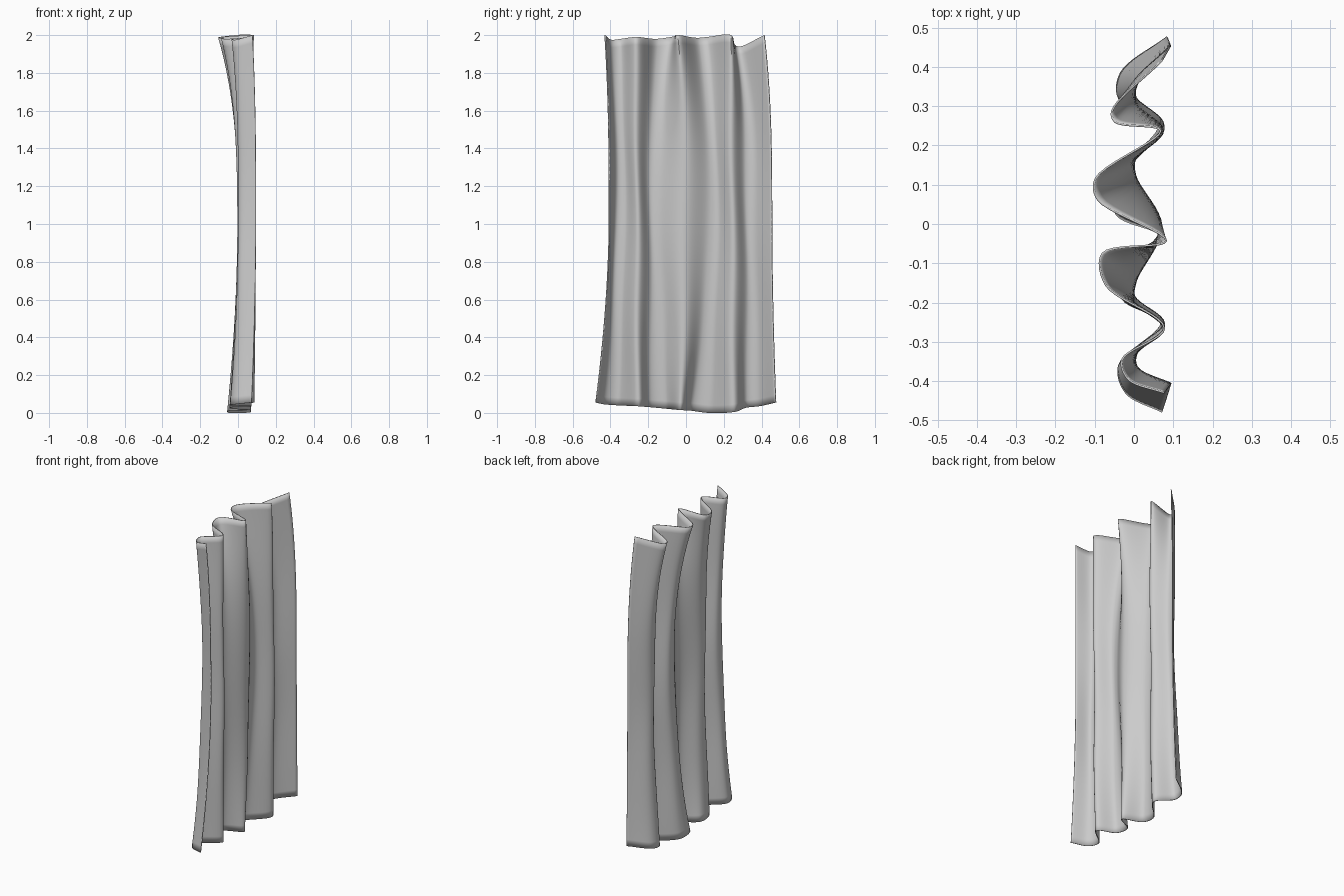
import bpy, bmesh, math
from mathutils import Vector

if "Cube" in bpy.data.objects:
    bpy.data.objects.remove(bpy.data.objects["Cube"])

# Fold profiles running from -y to +y: edge, valley pair, ridge, valley pair, ...
TOP = [(.077, -.43, 2), (-.015, -.395, 1.975), (-.03, -.345, 1.98), (.077, -.265, 1.99),
       (-.072, -.155, 1.98), (-.08, -.075, 1.99), (.082, -.043, 2), (-.092, .062, 1.985),
       (-.098, .115, 1.99), (.068, .237, 2), (-.048, .26, 1.945), (-.056, .287, 1.94),
       (.07, .415, 2)]
MID = [(.095, -.407), (.008, -.37), (.01, -.325), (.076, -.26), (.002, -.19), (.004, -.14),
       (.068, -.005), (.003, .12), (.005, .165), (.075, .245), (.005, .32), (.008, .365),
       (.093, .455)]
BOTTOM = [(.072, -.478, .055), (-.02, -.43, .045), (-.038, -.36, .04), (.07, -.25, .035),
          (-.03, -.19, .03), (-.035, -.1, .022), (.065, -.03, .015), (-.045, .025, .012),
          (-.045, .12, 0), (.065, .255, .005), (-.038, .32, .028), (-.033, .385, .035),
          (.085, .476, .055)]
ROWS, STEPS = 48, 9


def spline(keys):
    """Centripetal Catmull-Rom curve through the keys."""
    p = [Vector(k) for k in keys]
    p = [p[0] * 2 - p[1]] + p + [p[-1] * 2 - p[-2]]
    out = []
    for i in range(1, len(p) - 2):
        q = p[i - 1:i + 3]
        t = [0.0]
        for a, b in zip(q, q[1:]):
            t.append(t[-1] + math.sqrt(max((b - a).length, 1e-6)))
        for s in range(STEPS):
            u = t[1] + (t[2] - t[1]) * s / STEPS
            mix = lambda a, b, i, j: a.lerp(b, (u - t[i]) / (t[j] - t[i]))
            a1, a2, a3 = (mix(q[k], q[k + 1], k, k + 1) for k in range(3))
            out.append(mix(mix(a1, a2, 0, 2), mix(a2, a3, 1, 3), 1, 2))
    return out + [p[-2]]


def row_keys(t):
    """Fold profile at height fraction t, flaring at the top and hem."""
    z = 2 * t
    up = max(0, (z - 1) / 1) ** 2.8
    down = max(0, 1 - z) ** 1.8
    keys = []
    for i, (a, m, b) in enumerate(zip(TOP, MID, BOTTOM)):
        x = m[0] + (a[0] - m[0]) * up + (b[0] - m[0]) * down
        y = m[1] + (a[1] - m[1]) * up + (b[1] - m[1]) * down
        if 0 < i < 12:
            y += .008 * math.sin(5 * z + i * 1.1) * math.sin(math.pi * t)
        keys.append((x, y, b[2] + (a[2] - b[2]) * t))
    return keys


# Curtain sheet
bm = bmesh.new()
grid = [[bm.verts.new(v) for v in spline(row_keys(r / ROWS))] for r in range(ROWS + 1)]
for lo, hi in zip(grid, grid[1:]):
    for j in range(len(lo) - 1):
        bm.faces.new((lo[j], lo[j + 1], hi[j + 1], hi[j]))
mesh = bpy.data.meshes.new("curtain")
bm.to_mesh(mesh)
bm.free()
curtain = bpy.data.objects.new("curtain", mesh)
bpy.context.collection.objects.link(curtain)

# Fabric thickness
solid = curtain.modifiers.new("thickness", 'SOLIDIFY')
solid.thickness = .005
solid.offset = 0

bpy.context.view_layer.objects.active = curtain
curtain.select_set(True)
bpy.ops.object.shade_smooth_by_angle(angle=math.radians(50))
